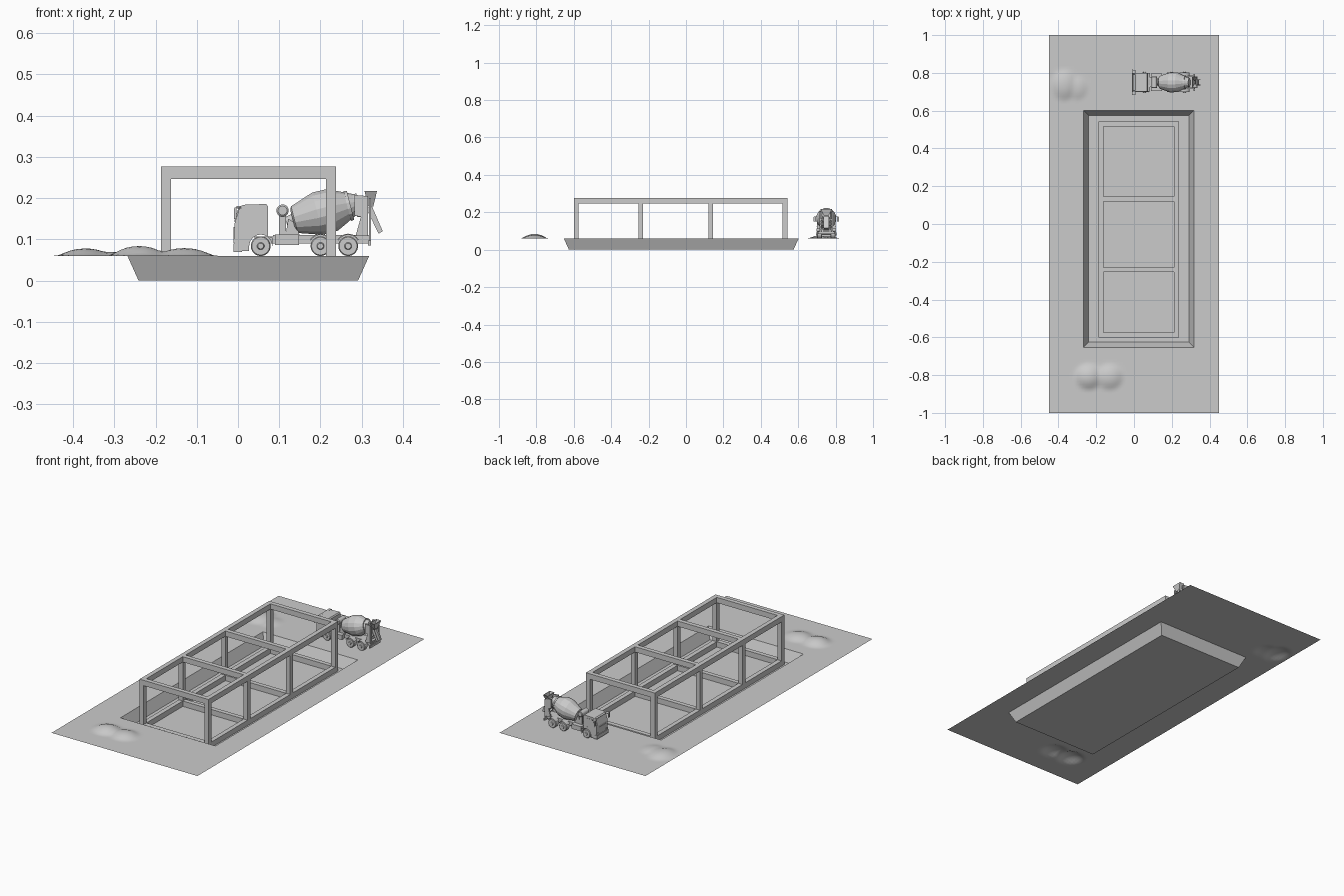
import bpy, bmesh, math
from mathutils import Vector

if "Cube" in bpy.data.objects:
    bpy.data.objects.remove(bpy.data.objects["Cube"])

G = 0.06    # ground level
YC = 0.75   # truck centre line


def make(name, verts, faces, smooth=False):
    me = bpy.data.meshes.new(name)
    me.from_pydata([tuple(v) for v in verts], [], faces)
    ob = bpy.data.objects.new(name, me)
    bpy.context.collection.objects.link(ob)
    bm = bmesh.new()
    bm.from_mesh(me)
    bmesh.ops.recalc_face_normals(bm, faces=bm.faces)
    bm.to_mesh(me)
    bm.free()
    if smooth:
        me.shade_smooth()
        me.set_sharp_from_angle(angle=math.radians(35))
    return ob


def prism(name, pts, y0, y1):
    """Extrude an (x, z) profile along y."""
    n = len(pts)
    v = [(x, y0, z) for x, z in pts] + [(x, y1, z) for x, z in pts]
    f = [list(range(n)), list(range(n, 2 * n))]
    f += [[i, (i + 1) % n, n + (i + 1) % n, n + i] for i in range(n)]
    return make(name, v, f)


def box(name, x0, x1, y0, y1, z0, z1):
    return prism(name, [(x0, z0), (x1, z0), (x1, z1), (x0, z1)], y0, y1)


def lathe(name, profile, origin, axis, n=24, smooth=False):
    """Revolve (distance, radius) pairs around an axis, with capped ends."""
    a = Vector(axis).normalized()
    u = a.cross(Vector((0, 0, 1)) if abs(a.z) < 0.9 else Vector((1, 0, 0))).normalized()
    w = a.cross(u)
    v, f = [], []
    for t, r in profile:
        for i in range(n):
            k = 2 * math.pi * (i + 0.5) / n
            v.append(Vector(origin) + a * t + (u * math.cos(k) + w * math.sin(k)) * r)
    m = len(profile)
    for j in range(m - 1):
        for i in range(n):
            f.append([j * n + i, j * n + (i + 1) % n, (j + 1) * n + (i + 1) % n, (j + 1) * n + i])
    f += [list(range(n)), list(range((m - 1) * n, m * n))]
    return make(name, v, f, smooth)


# Ground sheet with dirt mounds and a hole for the pit
PX0, PX1, PY0, PY1 = -0.268, 0.318, -0.653, 0.602
MOUNDS = [(-0.37, 0.735, 0.075, 0.09, 0.018), (-0.30, 0.72, 0.06, 0.07, 0.010),
          (-0.24, -0.81, 0.08, 0.075, 0.024), (-0.13, -0.81, 0.08, 0.075, 0.019)]


def height(x, y):
    h = 0
    for cx, cy, rx, ry, a in MOUNDS:
        d = ((x - cx) / rx) ** 2 + ((y - cy) / ry) ** 2
        h = max(h, a * (1 - d) ** 2 * (1 + d)) if d < 1 else h
    return G + h


def ticks(lo, a, b, hi, step):
    out = []
    for s, e in ((lo, a), (a, b), (b, hi)):
        k = max(1, round((e - s) / step))
        out += [s + (e - s) * i / k for i in range(k)]
    return out + [hi]


xs = ticks(-0.45, PX0, PX1, 0.45, 0.015)
ys = ticks(-1, PY0, PY1, 1, 0.015)
gv = [(x, y, height(x, y)) for y in ys for x in xs]
gf, W = [], len(xs)
for j in range(len(ys) - 1):
    for i in range(W - 1):
        mx, my = (xs[i] + xs[i + 1]) / 2, (ys[j] + ys[j + 1]) / 2
        if not (PX0 < mx < PX1 and PY0 < my < PY1):
            gf.append([j * W + i, j * W + i + 1, (j + 1) * W + i + 1, (j + 1) * W + i])
make("ground", gv, gf, True)

# Pit with sloping walls
s = 0.027
top = [(PX0, PY0, G), (PX1, PY0, G), (PX1, PY1, G), (PX0, PY1, G)]
low = [(PX0 + s, PY0 + s, 0), (PX1 - s, PY0 + s, 0), (PX1 - s, PY1 - s, 0), (PX0 + s, PY1 - s, 0)]
make("pit", top + low, [[4, 5, 6, 7]] + [[i, (i + 1) % 4, 4 + (i + 1) % 4, 4 + i] for i in range(4)])

# Building frame: columns, long beams and cross beams
FX0, FX1, T, ZT = -0.187, 0.238, 0.025, 0.277
BAYS = [-0.60, -0.255, 0.12, 0.517]
for y in BAYS:
    for x in (FX0, FX1 - T):
        box("column", x, x + T, y, y + T, 0, ZT - 0.03)
    for z in (0, ZT - 0.03):
        box("cross_beam", FX0 + T, FX1 - T, y, y + T, z, z + 0.03)
for x in (FX0, FX1 - T):
    for z in (0, ZT - 0.03):
        box("long_beam", x, x + T, BAYS[0], BAYS[-1] + T, z, z + 0.03)

# Truck wheels
R, WZ = 0.024, G + 0.024
for side in (-1, 1):
    for x, w in ((0.055, 0.018), (0.20, 0.028), (0.267, 0.028)):
        o = (x, YC + side * 0.05, WZ)
        lathe("tyre", [(0, R * 0.6), (0, R * 0.9), (0.003, R), (w - 0.003, R), (w, R * 0.9), (w, R * 0.6)],
              o, (0, -side, 0), 24, True)
        lathe("hub", [(0, 0.009), (0.004, 0.007)], o, (0, side, 0), 12, True)
for x in (0.055, 0.20, 0.267):
    lathe("axle", [(0, 0.005), (0.09, 0.005)], (x, YC - 0.045, WZ), (0, 1, 0), 8)

# Truck chassis
for side in (-1, 1):
    y = YC + side * 0.02
    box("chassis_rail", 0.04, 0.322, y - 0.005, y + 0.005, 0.09, 0.107)
    a, b = sorted((YC + side * 0.022, YC + side * 0.046))
    box("side_tank", 0.09, 0.148, a, b, 0.086, 0.112)
    # Rear fenders arched over each wheel
    for cx in (0.20, 0.267):
        arc = [(cx + r * math.cos(k), WZ + r * math.sin(k)) for r, ks in
               ((0.030, range(2, 11)), (0.027, range(10, 1, -1))) for k in [math.pi * q / 12 for q in ks]]
        a, b = sorted((YC + side * 0.022, YC + side * 0.052))
        prism("fender", arc, a, b)
box("chassis_deck", 0.085, 0.32, YC - 0.025, YC + 0.025, 0.105, 0.111)
box("rear_bumper", 0.315, 0.322, YC - 0.045, YC + 0.045, 0.085, 0.097)

# Cab with wheel arches
arch = [(0.055 + 0.028 * math.cos(math.pi * k / 8), WZ + 0.028 * math.sin(math.pi * k / 8)) for k in range(0, 9)]
prism("cab", [(0.084, 0.078), arch[0]] + arch[1:] + [(0.027, 0.072), (-0.004, 0.072), (-0.008, 0.078),
      (-0.008, 0.14), (0.004, 0.178), (0.012, 0.184), (0.068, 0.186), (0.073, 0.18), (0.073, 0.108), (0.084, 0.104)],
      YC - 0.049, YC + 0.049)
make("windscreen", [(x + d, YC + y, z) for d in (-0.0025, 0.003) for x, y, z in
     ((-0.007, -0.043, 0.143), (-0.007, 0.043, 0.143), (0.003, 0.041, 0.175), (0.003, -0.041, 0.175))],
     [[0, 1, 2, 3], [4, 5, 6, 7]] + [[i, (i + 1) % 4, 4 + (i + 1) % 4, 4 + i] for i in range(4)])
box("grille", -0.0105, -0.007, YC - 0.03, YC + 0.03, 0.1, 0.13)
box("front_bumper", -0.011, 0.01, YC - 0.05, YC + 0.05, 0.07, 0.09)
box("sun_visor", -0.004, 0.01, YC - 0.042, YC + 0.042, 0.177, 0.181)
for side in (-1, 1):
    def pair(a, b):
        return sorted((YC + side * a, YC + side * b))
    prism("side_window", [(0.003, 0.136), (0.052, 0.132), (0.054, 0.172), (0.013, 0.174)], *pair(0.047, 0.0505))
    box("door_handle", 0.044, 0.053, *pair(0.048, 0.0515), 0.122, 0.125)
    box("mirror", -0.010, -0.004, *pair(0.056, 0.068), 0.15, 0.175)
    box("mirror_arm", -0.009, 0.008, *pair(0.046, 0.066), 0.175, 0.178)
    box("headlight", -0.0105, -0.006, *pair(0.034, 0.047), 0.092, 0.102)

# Water tank behind the cab
lathe("water_tank", [(0, 0.011), (0.003, 0.015), (0.059, 0.015), (0.062, 0.011)], (0.108, YC - 0.031, 0.17), (0, 1, 0), 16, True)
for side in (-1, 1):
    y = YC + side * 0.018
    box("tank_stand", 0.1, 0.116, y - 0.004, y + 0.004, 0.108, 0.16)

# Tilted mixing drum and its supports
ax = (0.968, 0, 0.25)
lathe("drum", [(0, 0.026), (0.004, 0.034), (0.062, 0.054), (0.10, 0.053), (0.155, 0.026), (0.165, 0.024)],
      (0.133, YC, 0.147), ax, 16)
lathe("drum_ring", [(0, 0.034), (0, 0.038), (0.008, 0.037), (0.008, 0.03)], (0.265, YC, 0.181), ax, 16)
lathe("drum_motor", [(0, 0.012), (0.02, 0.016)], (0.117, YC, 0.143), ax, 12)
prism("front_pedestal", [(0.115, 0.108), (0.15, 0.108), (0.14, 0.14), (0.122, 0.15)], YC - 0.02, YC + 0.02)
for side in (-1, 1):
    y = YC + side * 0.032
    prism("rear_pedestal", [(0.285, 0.108), (0.315, 0.108), (0.315, 0.205), (0.283, 0.208), (0.283, 0.158), (0.298, 0.155)],
          y - 0.004, y + 0.004)
    box("ladder_rail", 0.318, 0.322, y - 0.003, y + 0.003, 0.09, 0.2)
box("support_bridge", 0.288, 0.315, YC - 0.032, YC + 0.032, 0.155, 0.163)
for k in range(4):
    box("ladder_rung", 0.318, 0.321, YC - 0.032, YC + 0.032, 0.1 + k * 0.014, 0.103 + k * 0.014)

# Loading hopper: an open flared funnel
hv = [(0.322 + sx * a, YC + sy * b, z) for a, b, z in
      ((0.006, 0.012, 0.18), (0.015, 0.03, 0.217), (0.0125, 0.027, 0.217), (0.004, 0.01, 0.182))
      for sx, sy in ((-1, -1), (1, -1), (1, 1), (-1, 1))]
make("hopper", hv, [[r * 4 + i, r * 4 + (i + 1) % 4, r * 4 + 4 + (i + 1) % 4, r * 4 + 4 + i]
                    for r in range(3) for i in range(4)])

# Discharge chute: a sloping trough
prism("chute_floor", [(0.311, 0.175), (0.341, 0.114), (0.344, 0.116), (0.316, 0.177)], YC - 0.013, YC + 0.013)
for side in (-1, 1):
    y = YC + side * 0.014
    prism("chute_side", [(0.311, 0.175), (0.341, 0.114), (0.351, 0.12), (0.325, 0.18)], y - 0.0015, y + 0.0015)
